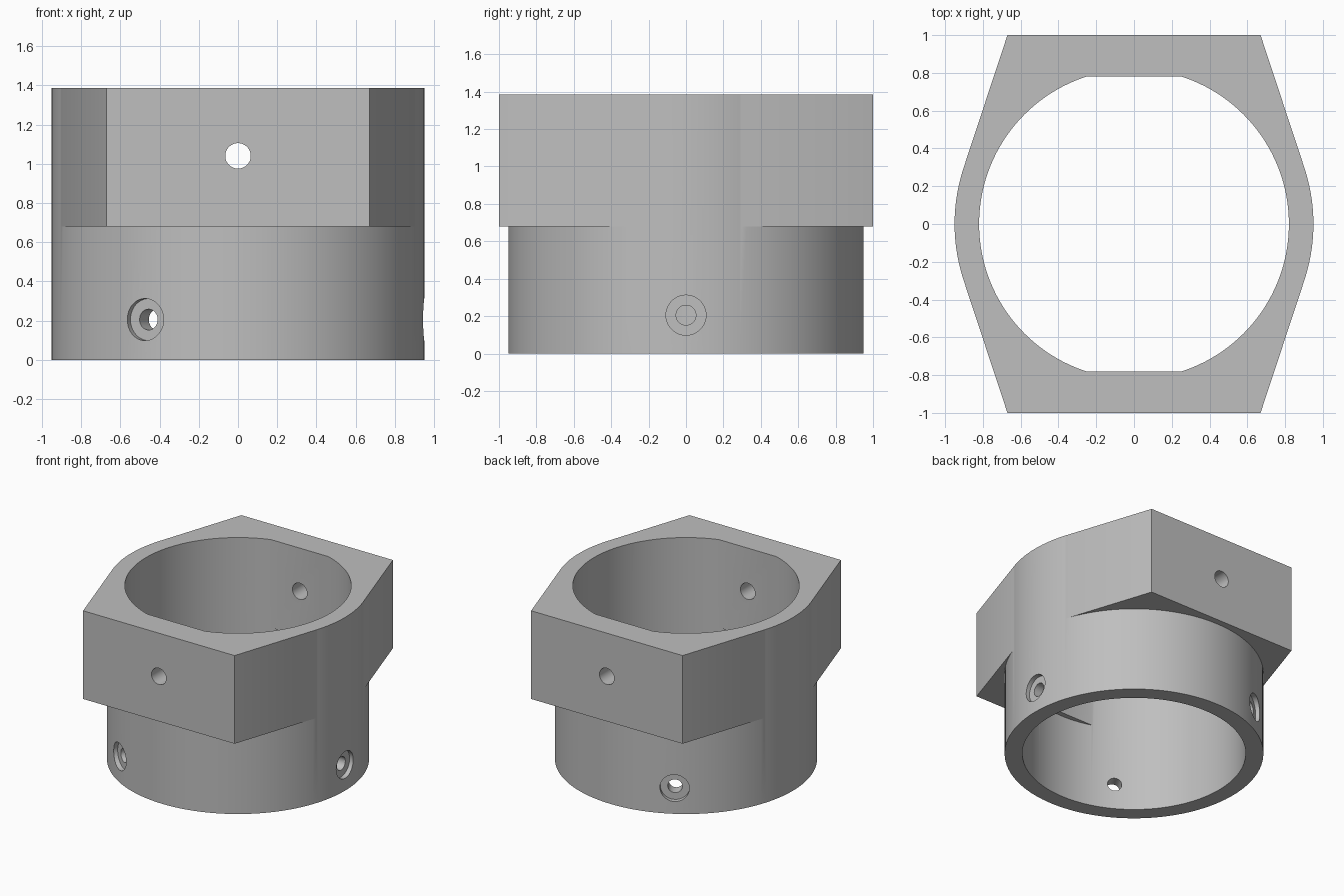
import bpy, bmesh, math
from mathutils import Matrix

cube = bpy.data.objects.get("Cube")
if cube:
    bpy.data.objects.remove(cube, do_unlink=True)

HEIGHT, STEP = 1.385, 0.68        # total height, underside of the clamp block
OUTER, BORE, FLAT = 0.95, 0.82, 0.78
CORNER_X, CORNER_Y = 0.67, 1.0

grey = bpy.data.materials.new("plain grey")
grey.use_nodes = True
colour = (0.52, 0.52, 0.52, 1)
grey.diffuse_color = colour
grey.node_tree.nodes["Principled BSDF"].inputs["Base Color"].default_value = colour


def make_object(name, bm):
    bmesh.ops.recalc_face_normals(bm, faces=bm.faces)
    mesh = bpy.data.meshes.new(name)
    bm.to_mesh(mesh)
    bm.free()
    mesh.materials.append(grey)
    obj = bpy.data.objects.new(name, mesh)
    bpy.context.collection.objects.link(obj)
    return obj


def prism(name, points, z0, z1):
    bm = bmesh.new()
    face = bm.faces.new([bm.verts.new((x, y, z0)) for x, y in points])
    top = bmesh.ops.extrude_face_region(bm, geom=[face])["geom"]
    verts = [v for v in top if isinstance(v, bmesh.types.BMVert)]
    bmesh.ops.translate(bm, vec=(0, 0, z1 - z0), verts=verts)
    return make_object(name, bm)


def cylinder(name, radius, z0, z1, sides, matrix=Matrix()):
    bm = bmesh.new()
    bmesh.ops.create_cone(bm, cap_ends=True, segments=sides, radius1=radius,
                          radius2=radius, depth=z1 - z0,
                          matrix=matrix @ Matrix.Translation((0, 0, (z0 + z1) / 2)))
    return make_object(name, bm)


def combine(target, tool, operation):
    mod = target.modifiers.new(operation.lower(), "BOOLEAN")
    mod.operation, mod.solver, mod.object = operation, "EXACT", tool
    bpy.context.view_layer.objects.active = target
    bpy.ops.object.modifier_apply(modifier=mod.name)
    bpy.data.objects.remove(tool, do_unlink=True)


# Round sleeve with a block whose slanted sides run tangent into it
body = cylinder("clamp_sleeve", OUTER, 0, HEIGHT, 144)
reach = math.hypot(CORNER_X, CORNER_Y)
tangent = math.atan2(CORNER_Y, CORNER_X) - math.acos(OUTER / reach)
tx, ty = OUTER * math.cos(tangent), OUTER * math.sin(tangent)
quarter = [(tx, ty), (CORNER_X, CORNER_Y)]
right = [(x, -y) for x, y in reversed(quarter)] + quarter
outline = right + [(-x, -y) for x, y in right]
combine(body, prism("block", outline, STEP, HEIGHT), "UNION")

# Bore, with two flats left standing in the upper part
bore = cylinder("bore", BORE, -0.2, HEIGHT + 0.2, 144)
for side in (-1, 1):
    bar = [(x, side * y) for x, y in ((-1, FLAT), (1, FLAT), (1, 1.2), (-1, 1.2))]
    combine(bore, prism("bore_flat", bar, STEP, HEIGHT + 0.4), "DIFFERENCE")
combine(body, bore, "DIFFERENCE")

# Cross hole through the front and back of the block
along_y = Matrix.Translation((0, 0, 1.04)) @ Matrix.Rotation(math.pi / 2, 4, "X")
combine(body, cylinder("cross_hole", 0.065, -1.2, 1.2, 48, along_y), "DIFFERENCE")

# Three counterbored screw holes around the sleeve
for i in range(3):
    radial = (Matrix.Translation((0, 0, 0.205))
              @ Matrix.Rotation(i * math.tau / 3, 4, "Z")
              @ Matrix.Rotation(math.pi / 2, 4, "Y"))
    combine(body, cylinder("screw_hole", 0.053, 0.6, 1.1, 48, radial), "DIFFERENCE")
    combine(body, cylinder("counterbore", 0.107, 0.912, 1.1, 48, radial), "DIFFERENCE")

# Smooth curved walls, sharp edges elsewhere
bpy.ops.object.select_all(action="DESELECT")
body.select_set(True)
bpy.context.view_layer.objects.active = body
bpy.ops.object.shade_smooth_by_angle(angle=math.radians(25))
